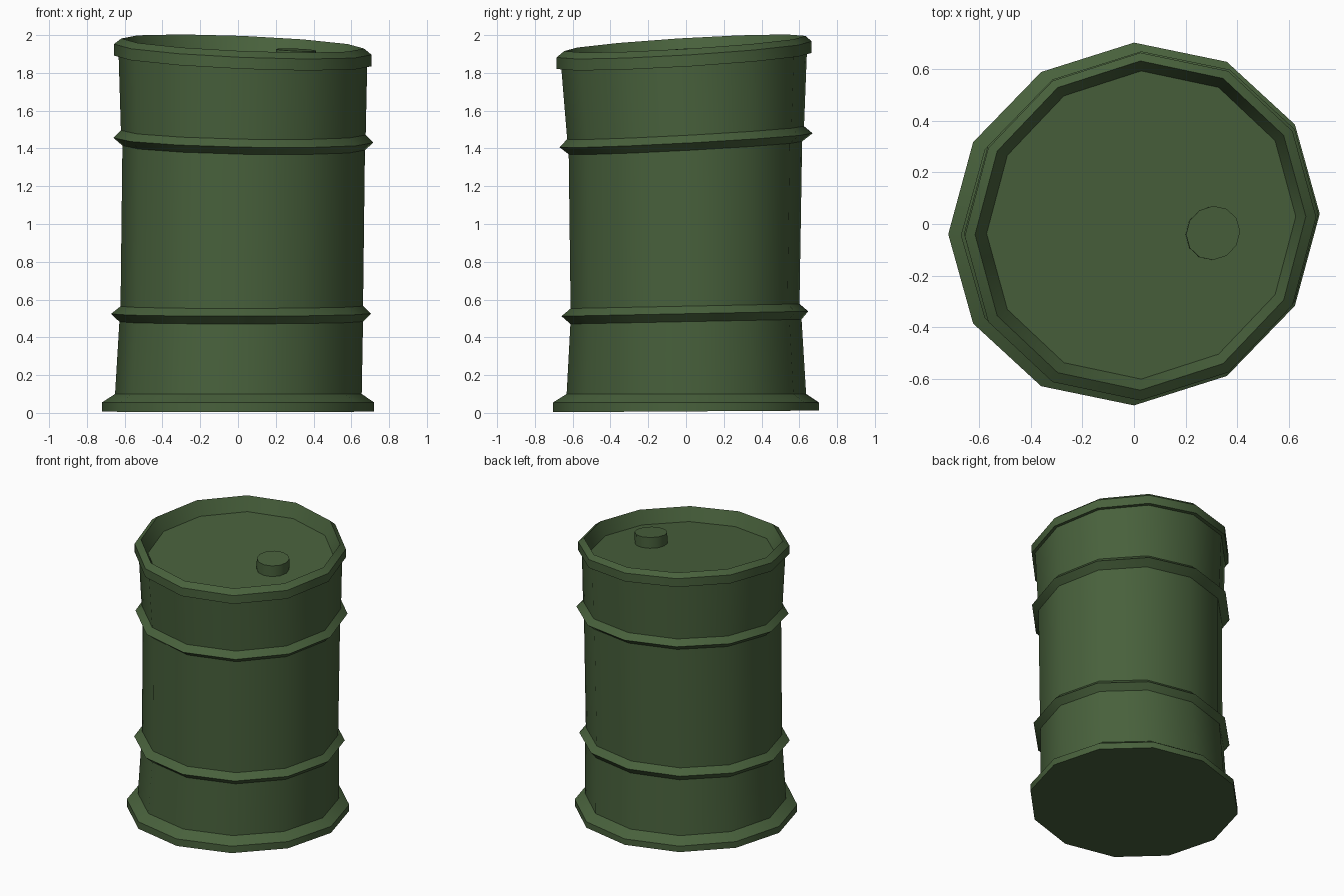
import bpy, bmesh, math

if "Cube" in bpy.data.objects:
    bpy.data.objects.remove(bpy.data.objects["Cube"])

SIDES = 12
SHEAR = 0.055  # the plan is slightly skewed, right side pushed back
green = bpy.data.materials.new("drum green")
green.diffuse_color = (0.065, 0.119, 0.045, 1)
green.use_nodes = True
green.node_tree.nodes["Principled BSDF"].inputs["Base Color"].default_value = green.diffuse_color


def lathe(name, rings, smooth_angle=40):
    """Each ring: x radius, y radius, centre x, centre y, z at the axis, slope in x, slope in y."""
    bm = bmesh.new()
    loops = []
    for rx, ry, cx, cy, z, sx, sy in rings:
        loop = []
        for i in range(SIDES):
            a = math.tau * i / SIDES
            x = cx + rx * math.cos(a)
            y = cy + ry * math.sin(a) + SHEAR * rx * math.cos(a)
            loop.append(bm.verts.new((x, y, z + sx * x + sy * y)))
        loops.append(loop)
    for lo, hi in zip(loops, loops[1:]):
        for i in range(SIDES):
            j = (i + 1) % SIDES
            bm.faces.new((lo[i], lo[j], hi[j], hi[i]))
    bm.faces.new(loops[0][::-1])
    bm.faces.new(loops[-1])
    me = bpy.data.meshes.new(name)
    bm.to_mesh(me)
    bm.free()
    me.materials.append(green)
    ob = bpy.data.objects.new(name, me)
    bpy.context.collection.objects.link(ob)
    bpy.ops.object.select_all(action='DESELECT')
    ob.select_set(True)
    bpy.context.view_layer.objects.active = ob
    bpy.ops.object.shade_smooth_by_angle(angle=math.radians(smooth_angle))
    return ob


# Slightly bent drum: flared foot, two hoops, tilted rim and sunken lid
low = (0, 0.02)
mid = (-0.022, 0.055)
top = (-0.045, 0.063)
lathe("drum_body", [
    (0.721, 0.704, 0, 0.0, 0.008, 0, 0.006),
    (0.721, 0.704, 0, 0.0, 0.055, 0, 0.0),
    (0.653, 0.634, 0.002, 0.002, 0.10, 0, 0.0),
    # lower hoop
    (0.645, 0.612, 0.017, 0.0, 0.483, *low),
    (0.688, 0.653, 0.016, -0.006, 0.525, *low),
    (0.642, 0.606, 0.02, -0.005, 0.565, *low),
    # upper hoop
    (0.642, 0.618, 0.03, -0.003, 0.0 + 1.404, *mid),
    (0.688, 0.67, 0.028, 0.0, 1.444, *mid),
    (0.648, 0.627, 0.028, -0.002, 1.484, *mid),
    # rim
    (0.658, 0.65, 0.026, -0.01, 1.865, *top),
    (0.682, 0.675, 0.025, -0.01, 1.865, *top),
    (0.682, 0.675, 0.025, -0.01, 1.926, *top),
    (0.642, 0.639, 0.025, -0.006, 1.957, *top),
    # lid
    (0.60, 0.598, 0.028, -0.004, 1.86, *top),
])

# Filler cap on the lid
lathe("filler_cap", [
    (0.105, 0.105, 0.305, -0.035, 1.84, *top),
    (0.105, 0.105, 0.307, -0.035, 1.938, *top),
])
